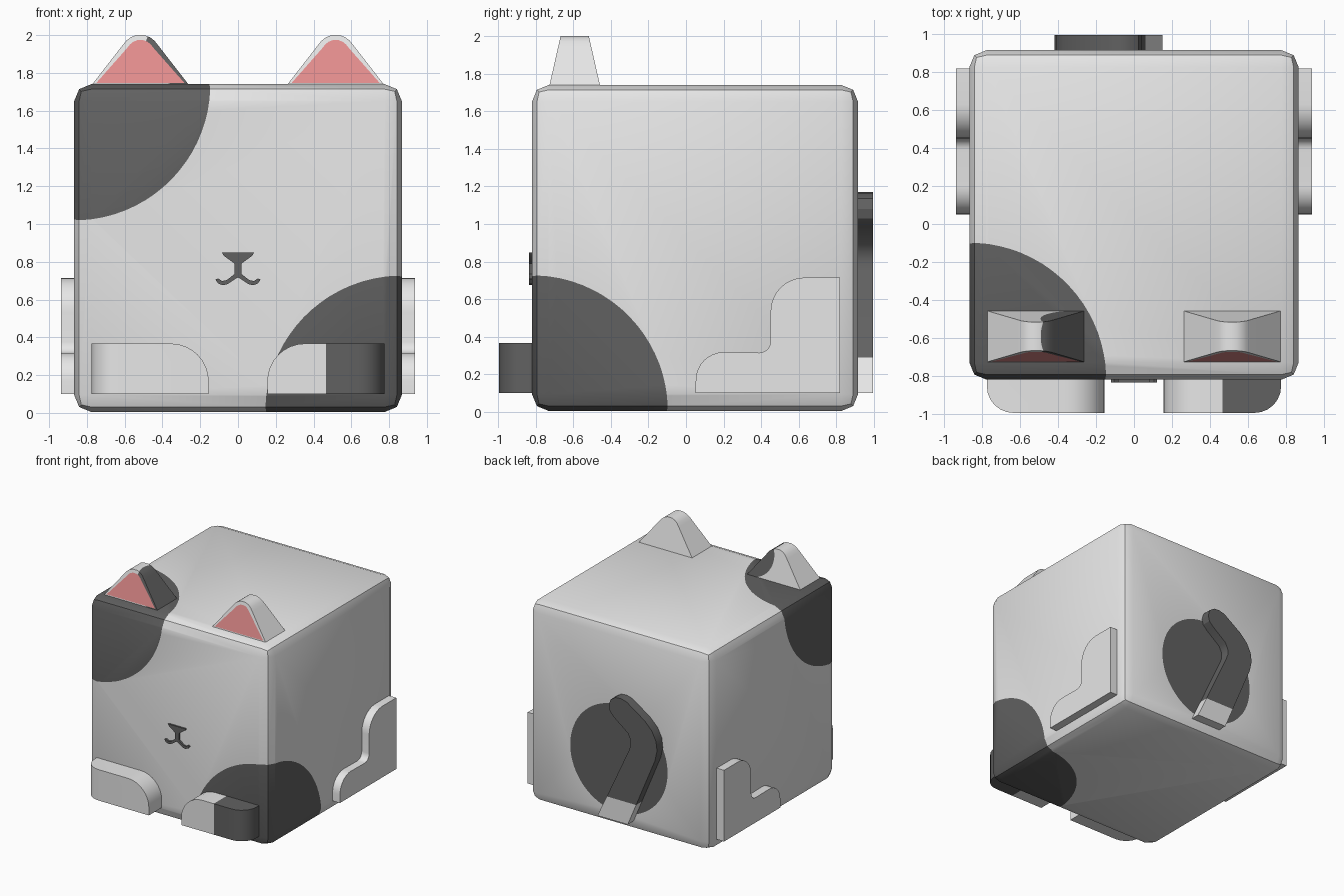
import bpy, bmesh, math
from mathutils import Matrix, Vector, Euler

if "Cube" in bpy.data.objects:
    bpy.data.objects.remove(bpy.data.objects["Cube"])


def material(name, col):
    m = bpy.data.materials.new(name)
    m.diffuse_color = (*col, 1)
    m.use_nodes = True
    m.node_tree.nodes["Principled BSDF"].inputs["Base Color"].default_value = m.diffuse_color
    return m


MATS = [material("light_grey", (0.8, 0.8, 0.8)),
        material("charcoal", (0.12, 0.12, 0.12)),
        material("pink", (0.95, 0.33, 0.33))]
LIGHT, DARK, PINK, CUTTER = 0, 1, 2, 3


def finish(name, bm):
    me = bpy.data.meshes.new(name)
    bm.to_mesh(me)
    bm.free()
    for m in MATS:
        me.materials.append(m)
    ob = bpy.data.objects.new(name, me)
    bpy.context.collection.objects.link(ob)
    return ob


def arc(cx, cy, r, a0, a1, n=8):
    return [(cx + r * math.cos(math.radians(a0 + (a1 - a0) * i / n)),
             cy + r * math.sin(math.radians(a0 + (a1 - a0) * i / n))) for i in range(n + 1)]


def prism(pts, place, mat=LIGHT):
    """Extrude a 2D profile; place(u, v, t) maps it to space for t = 0 and 1."""
    bm = bmesh.new()
    a, b = [[bm.verts.new(place(u, v, t)) for u, v in pts] for t in (0, 1)]
    bm.faces.new(a)
    bm.faces.new(b[::-1])
    n = len(pts)
    for i in range(n):
        j = (i + 1) % n
        bm.faces.new((a[j], a[i], b[i], b[j]))
    bmesh.ops.recalc_face_normals(bm, faces=bm.faces[:])
    for f in bm.faces:
        f.material_index = mat
    return bm


def split(bm, co, no, mat):
    """Cut by a plane and colour the side the normal points to."""
    bmesh.ops.bisect_plane(bm, geom=bm.verts[:] + bm.edges[:] + bm.faces[:],
                           plane_co=co, plane_no=no)
    for f in bm.faces:
        if (f.calc_center_bounds() - Vector(co)).dot(Vector(no)) > 0:
            f.material_index = mat


def paint_spot(ob, centre, r):
    """Cut the outline of a ball into the surface and darken the inside."""
    bm = bmesh.new()
    bm.from_mesh(ob.data)
    for f in bm.faces:
        f.select_set(False)
    mat = Matrix.Translation(centre) @ Euler((0.31, 0.23, 0.17)).to_matrix().to_4x4()
    ball = bmesh.ops.create_uvsphere(bm, u_segments=80, v_segments=40, radius=r, matrix=mat)
    for f in {f for v in ball["verts"] for f in v.link_faces}:
        f.material_index = CUTTER
        f.select_set(True)
    bm.to_mesh(ob.data)
    bm.free()
    bpy.context.view_layer.objects.active = ob
    bpy.ops.object.mode_set(mode='EDIT')
    bpy.ops.mesh.intersect(mode='SELECT_UNSELECT', separate_mode='NONE', solver='EXACT')
    bpy.ops.object.mode_set(mode='OBJECT')
    bm = bmesh.new()
    bm.from_mesh(ob.data)
    bmesh.ops.delete(bm, geom=[f for f in bm.faces if f.material_index == CUTTER], context='FACES')
    c = Vector(centre)
    for f in bm.faces:
        if f.material_index == LIGHT and max((v.co - c).length for v in f.verts) < r + 0.002:
            f.material_index = DARK
    bm.to_mesh(ob.data)
    bm.free()


# body: rounded cube with three spots
bm = bmesh.new()
bmesh.ops.create_cube(bm, size=1.735, matrix=Matrix.Translation((0, 0.048, 0.8725)))
bmesh.ops.bevel(bm, geom=bm.edges[:], offset=0.09, segments=2, profile=0.5, affect='EDGES')
body = finish("body", bm)
paint_spot(body, (-0.868, -0.82, 1.741), 0.722)
paint_spot(body, (0.868, -0.82, 0.003), 0.724)
paint_spot(body, (0.0, 0.916, 0.6), 0.465)

# ears: rounded, tapering towards the tip, pink inset in front
half = [(0.258, 1.735), (0.095, 1.945), (0.075, 1.97), (0.052, 1.988), (0.022, 2.0)]
ear_profile = half + [(-x, z) for x, z in half[::-1]]
for side, s in (("left", -1), ("right", 1)):
    def place(u, v, t):
        depth = 0.135 - 0.06 * (v - 1.735) / 0.265
        return (s * 0.517 + u, -0.592 + (2 * t - 1) * depth, v)
    bm = prism(ear_profile, place)
    front = min(bm.faces, key=lambda f: f.normal.y)
    bmesh.ops.inset_individual(bm, faces=[front], thickness=0.028)
    front.material_index = PINK
    ear = finish(side + "_ear", bm)
    if s < 0:
        paint_spot(ear, (-0.3, -0.592, 1.9), 0.215)

# front paws: rounded inner top and rounded outer front corner
paw_profile = [(0.775, 0.1), (0.775, 0.367)] + arc(0.355, 0.167, 0.2, 90, 180) + [(0.155, 0.1)]
for side, s in (("left", -1), ("right", 1)):
    bm = prism(paw_profile, lambda u, v, t: (s * u, -0.995 + 0.19 * t, v))
    corner = [e for e in bm.edges
              if all(abs(v.co.x) > 0.77 and v.co.y < -0.98 for v in e.verts)]
    bmesh.ops.bevel(bm, geom=corner, offset=0.14, segments=6, profile=0.5, affect='EDGES')
    if s > 0:
        split(bm, (0.465, 0, 0), (1, 0, 0), DARK)
    finish(side + "_front_paw", bm)

# hind legs: flat plates on the sides
leg_profile = ([(0.82, 0.1), (0.82, 0.715)] + arc(0.63, 0.535, 0.18, 90, 180)
               + arc(0.39, 0.375, 0.06, 0, -90, 5) + arc(0.2, 0.17, 0.148, 90, 180)
               + [(0.05, 0.1)])
for side, s in (("left", -1), ("right", 1)):
    finish(side + "_hind_leg",
           prism(leg_profile, lambda u, v, t: (s * (0.855 + 0.083 * t), u, v)))

# tail: bent strip on the back with a light end
tail_profile = [(0.15, 0.1), (0.055, 0.3), (-0.15, 0.74), (-0.168, 0.79), (-0.165, 0.84),
                (-0.14, 0.89), (-0.01, 0.99), (0.03, 1.03), (0.042, 1.08), (0.025, 1.135),
                (-0.02, 1.165), (-0.075, 1.17), (-0.13, 1.155), (-0.3, 1.04), (-0.37, 0.97),
                (-0.41, 0.89), (-0.42, 0.81), (-0.4, 0.72), (-0.14, 0.1)]
bm = prism(tail_profile, lambda u, v, t: (u, 0.905 + 0.09 * t, v), DARK)
split(bm, (0, 0, 0.29), (0, 0, -1), LIGHT)
finish("tail", bm)

# nose and mouth: one thin plate
face_half = [(0.085, 0.848), (0.075, 0.832), (0.018, 0.79), (0.018, 0.735), (0.06, 0.703),
             (0.085, 0.698), (0.105, 0.712), (0.12, 0.706), (0.105, 0.685), (0.08, 0.676),
             (0.055, 0.682), (0.0, 0.718)]
face_profile = face_half + [(-x, z) for x, z in face_half[-2::-1]]
finish("nose_and_mouth", prism(face_profile, lambda u, v, t: (u, -0.834 + 0.02 * t, v), DARK))

# smooth shading that keeps sharp edges
for ob in bpy.data.objects:
    ob.select_set(True)
bpy.context.view_layer.objects.active = body
bpy.ops.object.shade_smooth_by_angle(angle=math.radians(30))
